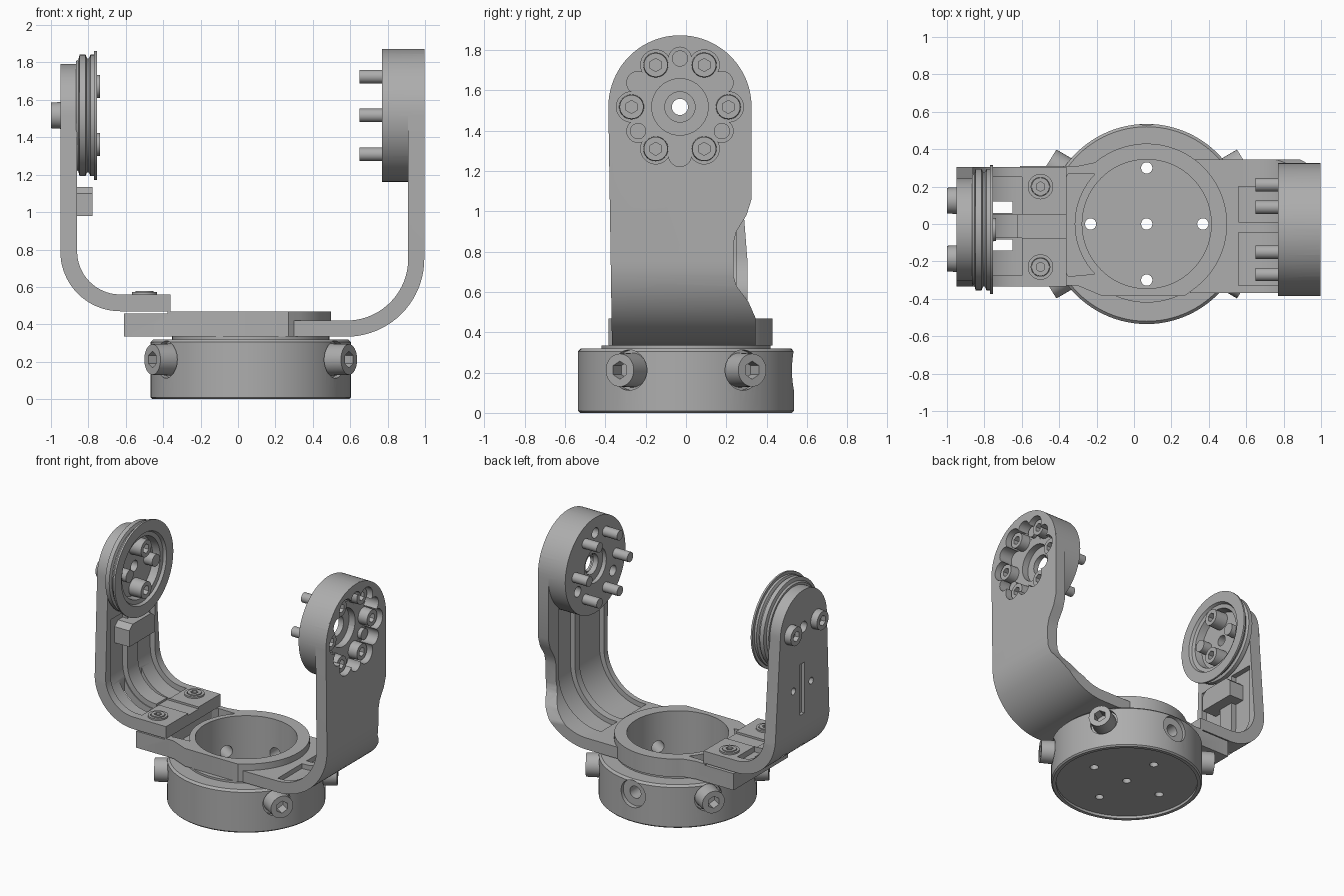
import bpy, bmesh
from math import pi, sin, cos, radians
from mathutils import Vector, Matrix

cube = bpy.data.objects.get("Cube")
if cube:
    bpy.data.objects.remove(cube, do_unlink=True)

gray = bpy.data.materials.new("machined_gray")
gray.use_nodes = True
gray.diffuse_color = (0.42, 0.42, 0.42, 1)
gray.node_tree.nodes["Principled BSDF"].inputs["Base Color"].default_value = gray.diffuse_color

X, Y, Z = Vector((1, 0, 0)), Vector((0, 1, 0)), Vector((0, 0, 1))
parts = []


def add(name, bm, matrix=Matrix()):
    bmesh.ops.recalc_face_normals(bm, faces=bm.faces)
    mesh = bpy.data.meshes.new(name)
    bm.transform(matrix)
    bm.to_mesh(mesh)
    bm.free()
    mesh.materials.append(gray)
    obj = bpy.data.objects.new(name, mesh)
    bpy.context.collection.objects.link(obj)
    parts.append(obj)
    return obj


def place(base, axis):
    return Matrix.Translation(base) @ Vector(axis).to_track_quat('Z', 'Y').to_matrix().to_4x4()


def cyl(name, base, axis, r, h, n=40):
    bm = bmesh.new()
    bmesh.ops.create_cone(bm, cap_ends=True, segments=n, radius1=r, radius2=r, depth=h,
                          matrix=Matrix.Translation((0, 0, h / 2)))
    return add(name, bm, place(base, axis))


def box(name, lo, hi):
    lo, hi = Vector(lo), Vector(hi)
    bm = bmesh.new()
    bmesh.ops.create_cube(bm, size=1)
    return add(name, bm, Matrix.Translation((lo + hi) / 2) @ Matrix.Diagonal((*(hi - lo), 1)))


def prism(name, pts, to3d, a, b):
    """Extrude a 2D outline from a to b along the axis chosen by to3d(u, v, w)."""
    bm = bmesh.new()
    low = [bm.verts.new(to3d(u, v, a)) for u, v in pts]
    high = [bm.verts.new(to3d(u, v, b)) for u, v in pts]
    bm.faces.new(low)
    bm.faces.new(high)
    for i in range(len(pts)):
        j = (i + 1) % len(pts)
        bm.faces.new((low[i], low[j], high[j], high[i]))
    return add(name, bm)


def lathe(name, profile, base, axis, n=72):
    """Turn a closed (radius, height) loop round an axis."""
    bm = bmesh.new()
    rings = [[bm.verts.new((r * cos(2 * pi * k / n), r * sin(2 * pi * k / n), h))
              for r, h in profile] for k in range(n)]
    m = len(profile)
    for k in range(n):
        a, b = rings[k], rings[(k + 1) % n]
        for i in range(m):
            j = (i + 1) % m
            bm.faces.new((a[i], a[j], b[j], b[i]))
    return add(name, bm, place(base, axis))


def combine(obj, tools, mode='DIFFERENCE', keep=False):
    for tool in tools:
        mod = obj.modifiers.new("bool", 'BOOLEAN')
        mod.object, mod.operation, mod.solver = tool, mode, 'EXACT'
        with bpy.context.temp_override(object=obj, active_object=obj, selected_objects=[obj]):
            bpy.ops.object.modifier_apply(modifier=mod.name)
        if not keep:
            parts.remove(tool)
            bpy.data.objects.remove(tool, do_unlink=True)


def arc(cx, cy, r, a0, a1, n=20):
    return [(cx + r * cos(radians(a0 + (a1 - a0) * i / n)),
             cy + r * sin(radians(a0 + (a1 - a0) * i / n))) for i in range(n + 1)]


def strip(side, x_end, cx, cz, r, off0, off1, top):
    """L-shaped bent bar in side profile, between two depths below its outer skin."""
    def path(off):
        q = [(x_end, cz - r + off)] + arc(cx, cz, r - off, -90, 0) + [(cx + r - off, top)]
        return [(side * x, z) for x, z in q]
    return path(off0) + path(off1)[::-1]


def along_y(u, v, w): return (u, w, v)
def along_x(u, v, w): return (w, u, v)
def along_z(u, v, w): return (u, v, w)


# Socket-head screw, one mesh scaled for every use
head = lathe("screw", [(0.01, 0.35), (0.01, 0), (1, 0), (1, 0.9), (0.92, 1), (0.6, 1), (0.6, 0.35)], (0, 0, 0), Z, 32)
combine(head, [cyl("cut", (0, 0, 0.3), Z, 0.5, 2, 6)])
bm = bmesh.new()
bmesh.ops.create_cone(bm, cap_ends=True, segments=32, radius1=1, radius2=0.95, depth=1,
                      matrix=Matrix.Translation((0, 0, 0.5)))
screw_master = add("screw_head", bm)
combine(screw_master, [cyl("cut", (0, 0, 0.4), Z, 0.52, 1, 6)])
parts.remove(head)
bpy.data.objects.remove(head, do_unlink=True)
screw_mesh = screw_master.data
parts.remove(screw_master)
bpy.data.objects.remove(screw_master, do_unlink=True)


def screw(name, base, axis, r, h):
    obj = bpy.data.objects.new(name, screw_mesh)
    bpy.context.collection.objects.link(obj)
    obj.matrix_world = place(base, axis) @ Matrix.Diagonal((r, r, h, 1))
    parts.append(obj)


CX, BORE = 0.068, 0.345      # hub centre and bore
HY, HZ = -0.03, 1.517        # pivot axis of both arms

# Base cup with radial clamp screws
cup = lathe("base_cup", [(0.03, 0.02), (0.5, 0.02), (0.5, 0), (0.525, 0), (0.535, 0.01), (0.535, 0.305),
                         (0.52, 0.32), (0.42, 0.32), (0.42, 0.335), (BORE, 0.335), (BORE, 0.06), (0.03, 0.06)],
            (CX, 0, 0), Z, 96)
cuts = [cyl("cut", (CX + 0.3 * cos(a), 0.3 * sin(a), -0.1), Z, 0.03, 0.3) for a in (0, pi / 2, pi, 3 * pi / 2)]
for deg in (32, 90, 148, 212, 328):
    d = Vector((cos(radians(deg)), sin(radians(deg)), 0))
    mid = Vector((CX, 0, 0.212))
    cuts += [cyl("cut", mid + d * 0.5, d, 0.1, 0.2), cyl("cut", mid + d * 0.3, d, 0.045, 0.4)]
    if deg != 90:
        screw("clamp_screw", mid + d * 0.49, d, 0.086, 0.13)
combine(cup, cuts)

# Yoke plate around the bore, with a crescent pocket toward the left-hand tongue
outline = [(-.61, -.33), (-.3, -.33), (-.17, -.385), (.27, -.385)] + arc(CX, 0, 0.43, -52, 130, 40) + [(-.3, .31), (-.61, .31)]
yoke = prism("yoke_plate", outline, along_z, 0.335, 0.468)
crescent = [(-.35, -.28)] + arc(CX, 0, 0.385, 224, 136) + [(-.35, .27), (-.375, .23), (-.375, -.24)]
combine(yoke, [cyl("cut", (CX, 0, 0.2), Z, BORE, 0.4, 96),
               prism("cut", crescent, along_z, 0.38, 0.6),
               box("cut", (-0.7, -0.4, 0.459), (-0.376, 0.4, 0.6))])

# Tall arm: bent bar trimmed to its outline, with a notched rear edge
R_ARM = (1, 0.3, 0.58, 0.75, 0.416)
tall = prism("tall_arm", strip(*R_ARM, 0, 0.086, 1.95), along_y, -0.5, 0.5)
edge = [(-.365, .2), (-.385, HZ)] + arc(HY, HZ, 0.355, 180, 0, 40) + [
    (.325, 1.06), (.30, .98), (.25, .9), (.235, .84), (.235, .68), (.25, .63), (.31, .55), (.345, .47), (.345, .2)]
combine(tall, [prism("trim", edge, along_x, 0, 1.5)], 'INTERSECT')
pocket = (1, 0.56, *R_ARM[2:], 0.05, 0.15, 1.3)
combine(tall, [prism("cut", strip(*pocket), along_y, a, b) for a, b in ((-.33, -.045), (.01, .2))])
combine(tall, [cyl("cut", (CX, 0, 0.2), Z, BORE + 0.01, 0.4, 96)])
combine(tall, [cyl("boss", (0.77, HY, HZ), X, 0.355, 0.22, 96)], 'UNION')


def on_circle(deg, r, x):
    return Vector((x, HY + r * cos(radians(deg)), HZ + r * sin(radians(deg))))


# Scalloped recess, bore, and bolt circle in the boss
cuts = [cyl("cut", (0.89, HY, HZ), X, 0.232, 0.3), cyl("cut", (0.7, HY, HZ), X, 0.075, 0.5),
        cyl("cut", (0.84, HY, HZ), X, 0.14, 0.3), cyl("cut", (0.7, HY, HZ), X, 0.13, 0.1)]
for deg in range(0, 360, 30):
    cuts.append(cyl("cut", on_circle(deg, 0.24, 0.888 + deg * 1e-5), X, 0.075 if deg % 60 == 0 else 0.056, 0.3))
for deg in (90, 210, 330):
    cuts.append(cyl("cut", on_circle(deg, 0.24, 0.7), X, 0.038, 0.12))
    cyl("dowel_pin", on_circle(deg, 0.24, 0.86), X, 0.04, 0.06)
combine(tall, cuts)
for deg in range(0, 360, 60):
    screw("boss_screw", on_circle(deg, 0.24, 0.88), X, 0.062, 0.08)
    cyl("threaded_pin", on_circle(deg, 0.24, 0.65), X, 0.036, 0.2, 24)

# Short arm: bent bar with tapered rounded outline, channels and slots
L_ARM = (-1, 0.36, 0.63, 0.79, 0.32)
short = prism("short_arm", strip(*L_ARM, 0, 0.09, 1.9), along_y, -0.5, 0.5)
edge = [(-.335, .2), (-.335, .75), (-.305, HZ)] + arc(HY, HZ, 0.275, 180, 0, 32) + [(.305, .75), (.305, .2)]
combine(short, [prism("trim", edge, along_x, -1.5, 0)], 'INTERSECT')
pocket = (-1, 0.6, *L_ARM[2:], 0.05, 0.13, 1.2)
cuts = [prism("cut", strip(*pocket), along_y, a, b) for a, b in ((-.275, -.075), (.05, .25))]
cuts += [box("cut", (-0.88, y - 0.03, 0.4), (-0.65, y + 0.03, 0.72)) for y in (-0.112, 0.09)]
cuts += [cyl("cut", (-1, y, 1.08), X, 0.025, 0.3, 24) for y in (-0.12, 0.09)]
cuts += [box("cut", (-1, -0.04, 0.87), (-0.925, 0.01, 1.25)), cyl("cut", (-1.2, HY, HZ), X, 0.04, 0.5),
         box("cut", (-0.62, -0.075, 0.545), (-0.3, 0.05, 0.7))]
combine(short, cuts)
block = [(-.17, .98), (.13, .98), (.13, 1.1), (.09, 1.135), (-.13, 1.135), (-.17, 1.1)]
prism("inner_block", block, along_x, -0.92, -0.778)
for y in (-0.23, 0.2):
    lathe("screw_collar", [(0.05, 0), (0.068, 0), (0.068, 0.02), (0.05, 0.02)], (-0.5, y, 0.552), Z, 32)
    screw("foot_screw", (-0.5, y, 0.545), Z, 0.05, 0.033)

# Pivot disc with rim flange, dished face and its screws
lathe("pivot_disc", [(.04, 0), (.29, 0), (.3, .012), (.325, .018), (.325, .05), (.305, .058), (.305, .068),
                     (.325, .076), (.325, .094), (.345, .096), (.345, .11), (.265, .11), (.255, .09),
                     (.225, .085), (.215, .03), (.04, .03)], (-0.865, HY, HZ), X, 96)
for s in (-1, 1):
    screw("disc_screw", (-0.84, HY, HZ + s * 0.155), X, 0.065, 0.103)
    cyl("disc_pin", (-0.84, HY + s * 0.155, HZ), X, 0.045, 0.075, 32)
    screw("pivot_screw", (-0.94, HY + s * 0.155, HZ), -X, 0.072, 0.06)

# Smooth round surfaces, sharp machined edges
bpy.ops.object.select_all(action='DESELECT')
for obj in parts:
    obj.select_set(True)
bpy.context.view_layer.objects.active = parts[0]
bpy.ops.object.shade_smooth_by_angle(angle=radians(28))
